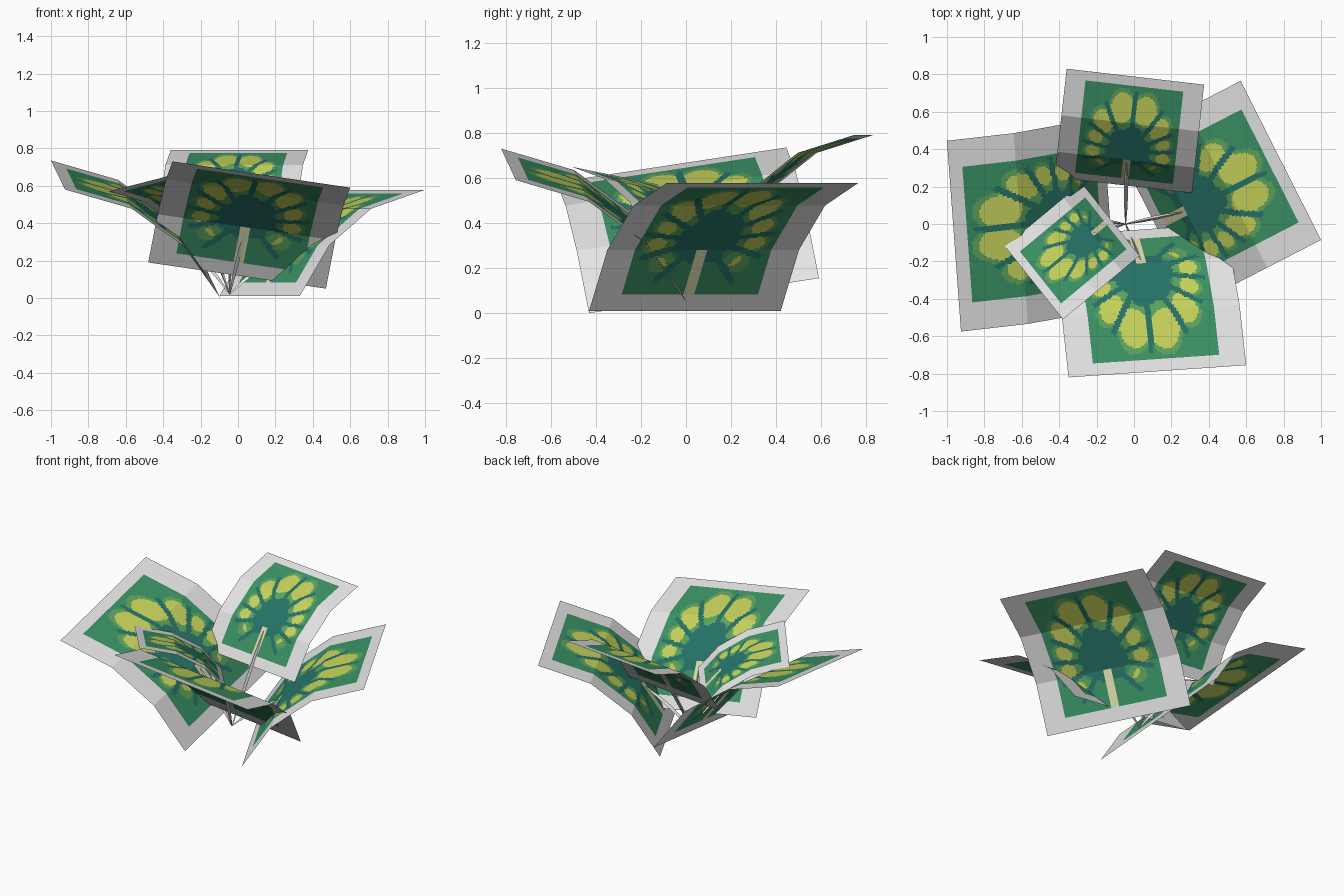
import bpy, bmesh, math
from mathutils import Vector

if "Cube" in bpy.data.objects:
    bpy.data.objects.remove(bpy.data.objects["Cube"])


def material(name, rgb):
    m = bpy.data.materials.new(name)
    lin = [((c / 255 + 0.055) / 1.055) ** 2.4 for c in rgb]
    m.diffuse_color = (*lin, 1)
    m.use_nodes = True
    m.node_tree.nodes["Principled BSDF"].inputs["Base Color"].default_value = m.diffuse_color
    return m


MATS = [material("border white", (230, 230, 230)),
        material("leaf green", (59, 146, 101)),
        material("deep teal", (38, 115, 103)),
        material("mid green", (94, 164, 94)),
        material("yellow green", (199, 212, 92)),
        material("pale stalk", (226, 226, 178))]
BORDER, GREEN, TEAL, MID, YELLOW, STALK = range(6)

# Bend of a leaf card along its length: (outward share, upward share)
PROFILE = [(0, 0), (0.235, 0.477), (0.57, 0.823), (1, 1)]
RAYS = [-140, -108, -80, -52, -26, 2, 30, 56, 82, 110, 140]
N = 90


def leaf_point(leaf, u, v):
    left, right, out, up = leaf
    i = min(int(v * 3 + 1e-6), 2)
    t = v * 3 - i
    h = PROFILE[i][0] * (1 - t) + PROFILE[i + 1][0] * t
    z = PROFILE[i][1] * (1 - t) + PROFILE[i + 1][1] * t
    return left.lerp(right, u) + out * h + up * z


def leaf_colour(u, v):
    """Painted leaf: hub, rays and blotches arranged around a centre."""
    x, y = u - 0.505, v - 0.40
    if not (0.145 < u < 0.86 and 0.09 < v < 0.935):
        return BORDER
    if abs(x) < 0.026 and v < 0.335:
        return STALK
    rn = math.hypot(x / 0.34, y / (0.50 if y > 0 else 0.31))
    r = math.hypot(x, y)
    a = math.degrees(math.atan2(x, y))
    # dark hub and rays
    if rn < 0.46 + 0.03 * math.sin(a * 0.12):
        return TEAL
    for ray in RAYS:
        d = math.radians(a - ray)
        if math.cos(d) > 0 and abs(r * math.sin(d)) < 0.021 - 0.006 * rn and rn < 1.0:
            return TEAL
    # blotch between two neighbouring rays
    lo = max([k for k in RAYS if k <= a], default=-220)
    hi = min([k for k in RAYS if k > a], default=220)
    t = (2 * a - lo - hi) / (hi - lo)
    mid = abs(lo + hi) / 2
    if mid < 60:
        inner, outer = 0.55, 0.99
    elif mid < 100:
        inner, outer = 0.60, 0.90
    elif mid < 130:
        inner, outer = 0.66, 0.76
    else:
        inner, outer = 0.9, 0.8
    if inner + 0.10 * t * t < rn < outer - 0.18 * t * t:
        return YELLOW
    if inner - 0.12 < rn < max(outer, 0.84) + 0.08 - 0.20 * t * t and mid < 170:
        return MID
    return GREEN


def build(name, bm, mats):
    me = bpy.data.meshes.new(name)
    bm.to_mesh(me)
    bm.free()
    for m in mats:
        me.materials.append(m)
    ob = bpy.data.objects.new(name, me)
    bpy.context.collection.objects.link(ob)
    return ob


def leaf_card(name, leaf):
    bm = bmesh.new()
    rows = [[bm.verts.new(leaf_point(leaf, i / N, j / N)) for i in range(N + 1)]
            for j in range(N + 1)]
    for j in range(N):
        for i in range(N):
            f = bm.faces.new((rows[j][i], rows[j][i + 1], rows[j + 1][i + 1], rows[j + 1][i]))
            f.material_index = leaf_colour((i + 0.5) / N, (j + 0.5) / N)
    build(name, bm, MATS)


def stem(name, leaf):
    """Thin three-sided stem, from the shared root to the leaf's painted stalk."""
    p0 = Vector((-0.045, 0.0, 0.02))
    p2 = leaf_point(leaf, 0.505, 0.30)
    p1 = p0.lerp(p2, 0.5) + Vector((0, 0, 0.03))
    side = (p2 - p0).cross(Vector((0, 0, 1))).normalized()
    nrm = side.cross(p2 - p0).normalized()
    bm = bmesh.new()
    rings = []
    for k, rad in enumerate((0.003, 0.010, 0.013, 0.010, 0.002)):
        t = k / 4
        c = p0 * (1 - t) ** 2 + p1 * 2 * t * (1 - t) + p2 * t * t
        rings.append([bm.verts.new(c + side * rad * math.cos(q) + nrm * rad * math.sin(q))
                      for q in (math.pi / 2 + n * math.tau / 3 for n in range(3))])
    for a, b in zip(rings, rings[1:]):
        for n in range(3):
            bm.faces.new((a[n], a[(n + 1) % 3], b[(n + 1) % 3], b[n]))
    bm.faces.new(rings[0][::-1])
    bm.faces.new(rings[-1])
    build(name, bm, [MATS[BORDER]])


# Each leaf: inner left corner, inner right corner, outward run, upward rise
LEAVES = {
    "right": ((-0.10, 0.42, 0.01), (0.33, -0.43, 0.01), (0.67, 0.345, 0), (0, 0, 0.568)),
    "back": ((-0.425, 0.25, 0.345), (0.31, 0.165, 0.345), (0.065, 0.58, 0), (0, 0, 0.445)),
    "front": ((0.47, 0.0, 0.05), (-0.48, -0.065, 0.19), (0.05, -0.755, 0), (0.08, 0, 0.54)),
    "left": ((-0.095, -0.43, 0.0), (-0.17, 0.59, 0.155), (-0.83, -0.06, 0), (0, -0.085, 0.58)),
    "small": ((0.03, -0.17, 0.35), (-0.28, 0.22, 0.27), (-0.41, -0.34, 0), (0, 0, 0.30)),
}
for key, vals in LEAVES.items():
    leaf = [Vector(p) for p in vals]
    leaf_card(key + "_leaf", leaf)
    stem(key + "_stem", leaf)
